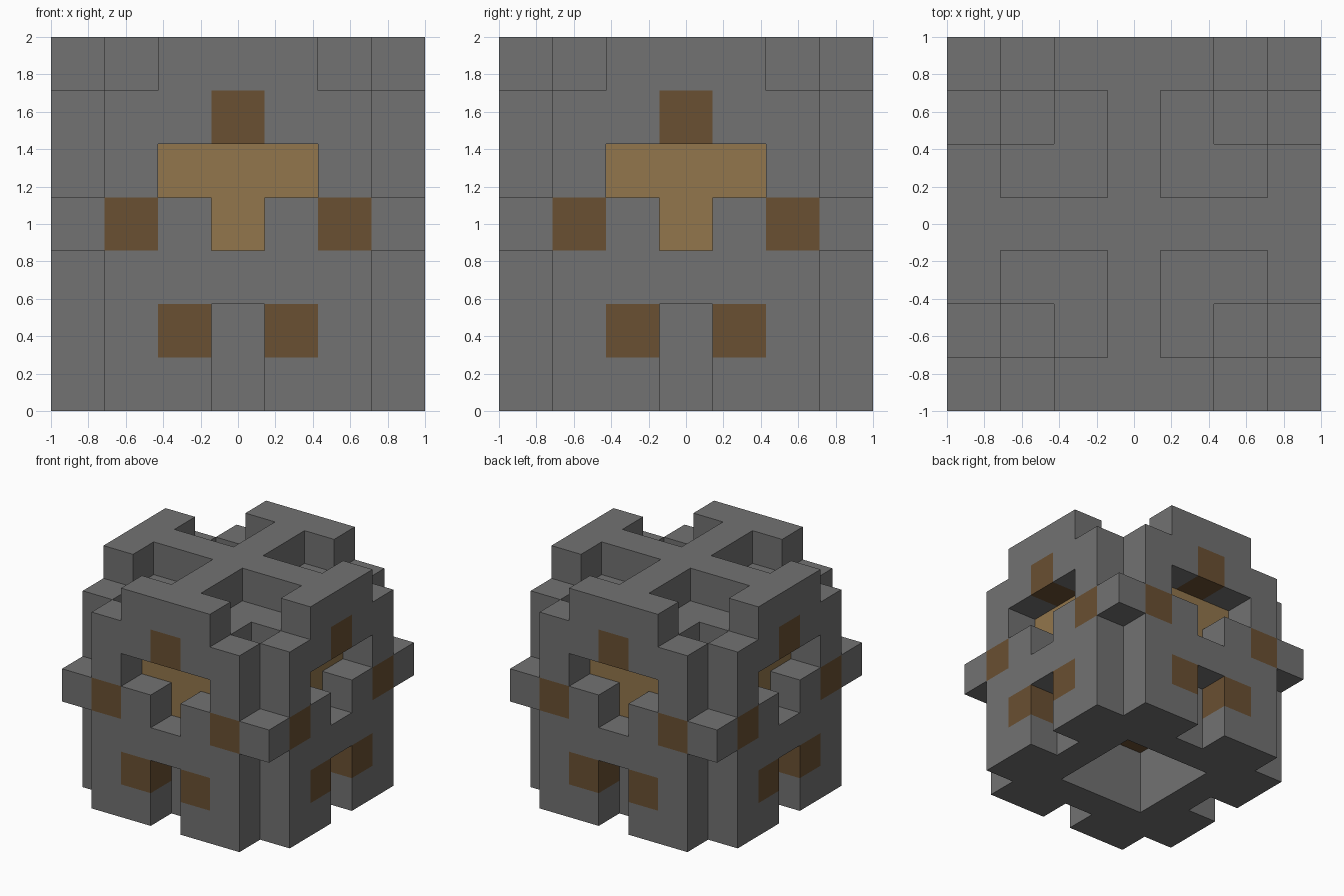
import bpy, bmesh
from mathutils import Vector

N = 7                 # cells along each side
S = 2 / N             # cell size

old = bpy.data.objects.get("Cube")
if old:
    bpy.data.objects.remove(old)


def material(name, rgb):
    m = bpy.data.materials.new(name)
    m.use_nodes = True
    m.diffuse_color = (*rgb, 1)
    bsdf = m.node_tree.nodes["Principled BSDF"]
    bsdf.inputs["Base Color"].default_value = (*rgb, 1)
    bsdf.inputs["Roughness"].default_value = 0.9
    return m


def kind(x, y, z):
    """Part that fills a cell, or None; all four sides are alike."""
    if not all(0 <= v < N for v in (x, y, z)):
        return None
    a, b = sorted((min(x, N - 1 - x), min(y, N - 1 - y)))
    # open corner columns, apart from the belt knobs
    if b == 0 and z != 3:
        return None
    # roof: a cross with a short bar on each end
    if z == 6:
        return "stone_frame" if b == 3 or (a == 0 and b == 2) else None
    # well at each corner below the roof
    if z == 5 and (a, b) == (1, 1):
        return None
    # T-shaped side niche with a pale back
    if (z == 4 and b >= 2) or (z == 3 and b == 3):
        if a == 0:
            return None
        if a == 1:
            return "niche_back"
    # foot notches and the square opening underneath
    if z < 2 and ((a, b) == (0, 3) or a >= 2):
        return None
    # dark accent blocks and the ceiling of the opening
    if (a, b, z) in {(0, 3, 5), (0, 1, 3), (0, 2, 1)} or (z == 2 and a >= 2):
        return "accent_blocks"
    return "stone_frame"


def build(part, mat):
    """Join the exposed sides of every cell of one part into a mesh."""
    bm = bmesh.new()
    for x in range(N):
        for y in range(N):
            for z in range(N):
                if kind(x, y, z) != part:
                    continue
                centre = Vector((x + 0.5 - N / 2, y + 0.5 - N / 2, z + 0.5)) * S
                for axis in range(3):
                    for sign in (-1, 1):
                        n = Vector((0, 0, 0))
                        n[axis] = sign
                        if kind(x + int(n.x), y + int(n.y), z + int(n.z)):
                            continue
                        u = Vector((0, 0, 0))
                        u[(axis + 1) % 3] = 1
                        v = n.cross(u)
                        corners = (-u - v, u - v, u + v, v - u)
                        bm.faces.new([bm.verts.new(centre + (n + c) * S / 2)
                                      for c in corners])
    bmesh.ops.remove_doubles(bm, verts=bm.verts, dist=0.001)
    bmesh.ops.dissolve_limit(bm, angle_limit=0.01, verts=bm.verts, edges=bm.edges)
    me = bpy.data.meshes.new(part)
    bm.to_mesh(me)
    bm.free()
    me.materials.append(mat)
    ob = bpy.data.objects.new(part, me)
    bpy.context.collection.objects.link(ob)


build("stone_frame", material("stone grey", (0.168, 0.168, 0.168)))
build("niche_back", material("pale tan", (0.287, 0.181, 0.072)))
build("accent_blocks", material("dark brown", (0.144, 0.080, 0.032)))
